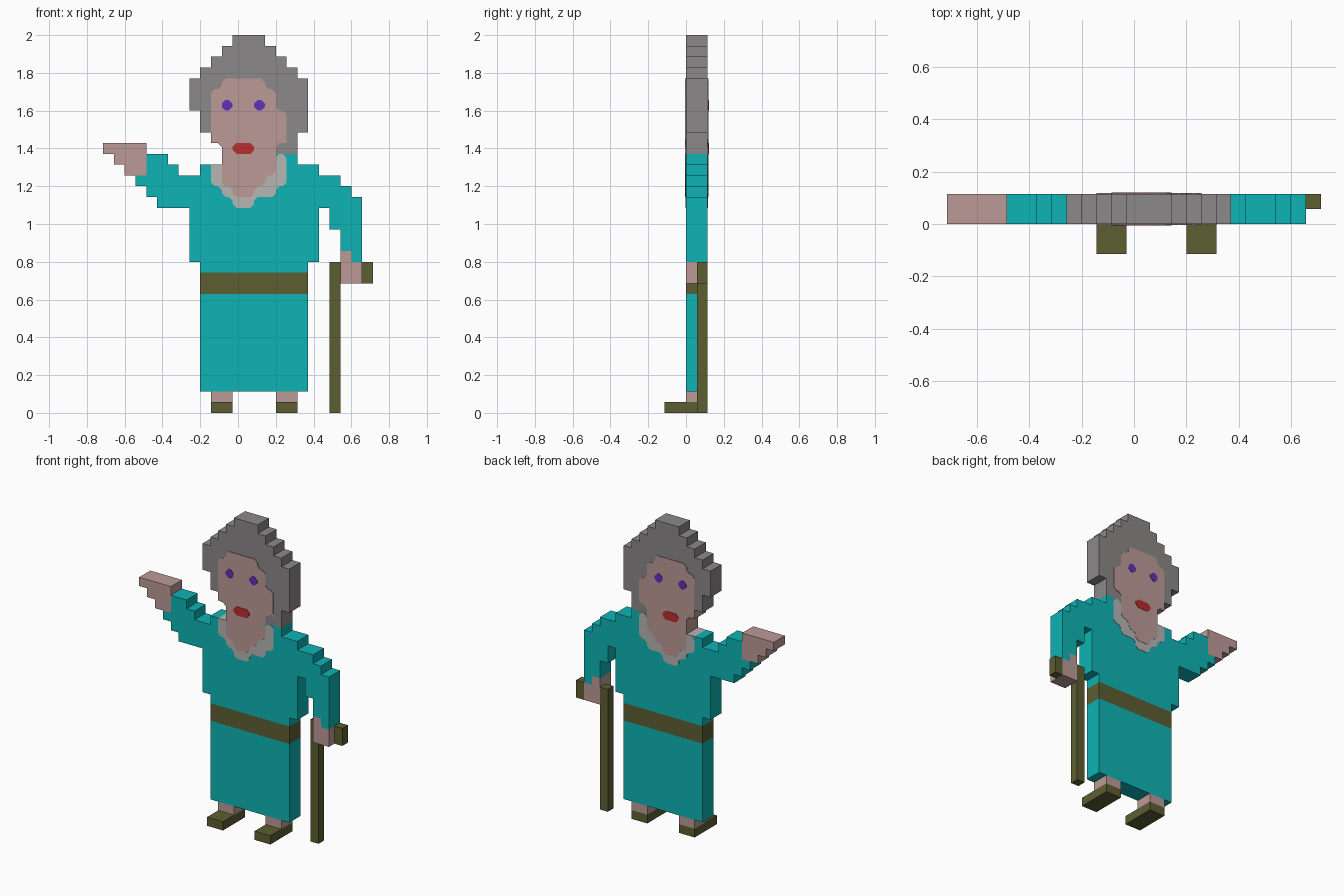
import bpy
import bmesh
from mathutils import Vector

cube = bpy.data.objects.get("Cube")
if cube:
    bpy.data.objects.remove(cube)

ROWS, COLS = 35, 25
UNIT = 2 / ROWS          # one block
DEPTH = 2                # body thickness in blocks


def material(name, *rgb):
    """Flat material from display colour values."""
    linear = [((c / 255 + 0.055) / 1.055) ** 2.4 for c in rgb] + [1]
    mat = bpy.data.materials.new(name)
    mat.use_nodes = True
    mat.diffuse_color = linear
    shader = mat.node_tree.nodes["Principled BSDF"]
    shader.inputs["Base Color"].default_value = linear
    shader.inputs["Roughness"].default_value = 0.9
    return mat


teal = material("teal cloth", 14, 179, 181)
grey = material("grey hair", 139, 136, 136)
skin = material("skin", 188, 154, 151)
olive = material("olive brown", 92, 94, 50)
white = material("pale collar", 182, 182, 180)
red = material("red lips", 186, 46, 46)
violet = material("violet eyes", 96, 50, 184)


def outline(top, spans, cut):
    """Stepped outline of rows going down from top, corners cut if asked."""
    right, left = [], []
    for row, (a, b) in enumerate(spans, top):
        right += [Vector((b, row)), Vector((b, row + 1))]
        left += [Vector((a, row)), Vector((a, row + 1))]
    points = right + left[::-1]
    points = [p for i, p in enumerate(points) if p != points[i - 1]]
    corners = []
    for i, p in enumerate(points):
        before = p - points[i - 1]
        after = points[(i + 1) % len(points)] - p
        if abs(before.cross(after)) > 0:
            corners.append(p)
    if not cut:
        return corners
    result = []
    for i, p in enumerate(corners):
        before = (corners[i - 1] - p).normalized()
        after = (corners[(i + 1) % len(corners)] - p).normalized()
        result += [p + before * cut, p + after * cut]
    return result


def slab(name, mat, top, spans, front=0, back=DEPTH, cut=0):
    """Extrude a stack of block rows, each given as (left, right) columns."""
    bm = bmesh.new()
    verts = [bm.verts.new(((p.x - COLS / 2) * UNIT, front * UNIT,
                           (ROWS - p.y) * UNIT))
             for p in outline(top, spans, cut)]
    face = bm.faces.new(verts)
    new = bmesh.ops.extrude_face_region(bm, geom=[face])["geom"]
    moved = [v for v in new if isinstance(v, bmesh.types.BMVert)]
    bmesh.ops.translate(bm, verts=moved, vec=(0, (back - front) * UNIT, 0))
    bmesh.ops.recalc_face_normals(bm, faces=bm.faces)
    mesh = bpy.data.meshes.new(name)
    bm.to_mesh(mesh)
    bm.free()
    mesh.materials.append(mat)
    obj = bpy.data.objects.new(name, mesh)
    bpy.context.collection.objects.link(obj)
    return obj


def inlay(name, mat, top, spans, proud):
    """Detail with trimmed corners, slightly proud on front and back."""
    slab(name, mat, top, spans, -proud, DEPTH + proud, cut=0.35)


# Head
slab("hair", grey, 0,
     [(12, 15), (11, 16), (10, 17), (9, 18)] + [(8, 19)] * 3 + [(9, 19)] * 2
     + [(17, 18)])
slab("hair_lock", grey, 10, [(16, 18)])
slab("jaw", skin, 9, [(10, 17)] + [(11, 16)] * 3)
inlay("face", skin, 4,
      [(11, 15)] + [(10, 16)] * 2 + [(10, 17)] * 3 + [(11, 16)] * 3
      + [(11, 15), (12, 14)], 0.07)
for side, col in (("right", 11), ("left", 14)):
    inlay(side + "_eye", violet, 6, [(col, col + 1)], 0.11)
inlay("lips", red, 10, [(12, 14)], 0.11)

# Collar
slab("collar_edge", white, 12, [(10, 11)])
inlay("collar", white, 11,
      [(16, 17)] + [(10, 17)] * 2 + [(11, 16), (12, 14)], 0.035)

# Dress
slab("bodice", teal, 13,
     [(3, 22), (4, 23), (5, 24)] + [(8, 20)] * 5 + [(9, 19)])
slab("right_shoulder", teal, 12, [(9, 10)])
slab("left_shoulder", teal, 11, [(16, 18), (16, 20)])
slab("belt", olive, 22, [(9, 19)] * 2)
slab("skirt", teal, 24, [(9, 19)] * 9)

# Arms and hands
slab("right_sleeve", teal, 11, [(4, 6), (4, 7)])
slab("right_hand", skin, 10, [(0, 4), (1, 4), (2, 4)])
slab("left_sleeve", teal, 16, [(21, 24)] * 2 + [(22, 24)] * 2 + [(23, 24)])
slab("left_hand", skin, 20, [(22, 23)] + [(22, 24)] * 2)

# Walking stick, set in the rear half of the body depth
slab("stick_shaft", olive, 21, [(21, 22)] * 14, front=1)
slab("stick_handle", olive, 21, [(24, 25)] * 2, front=1)

# Feet
for side, col in (("right", 10), ("left", 16)):
    slab(side + "_ankle", skin, 33, [(col, col + 2)])
    slab(side + "_shoe", olive, 34, [(col, col + 2)], front=-DEPTH)
